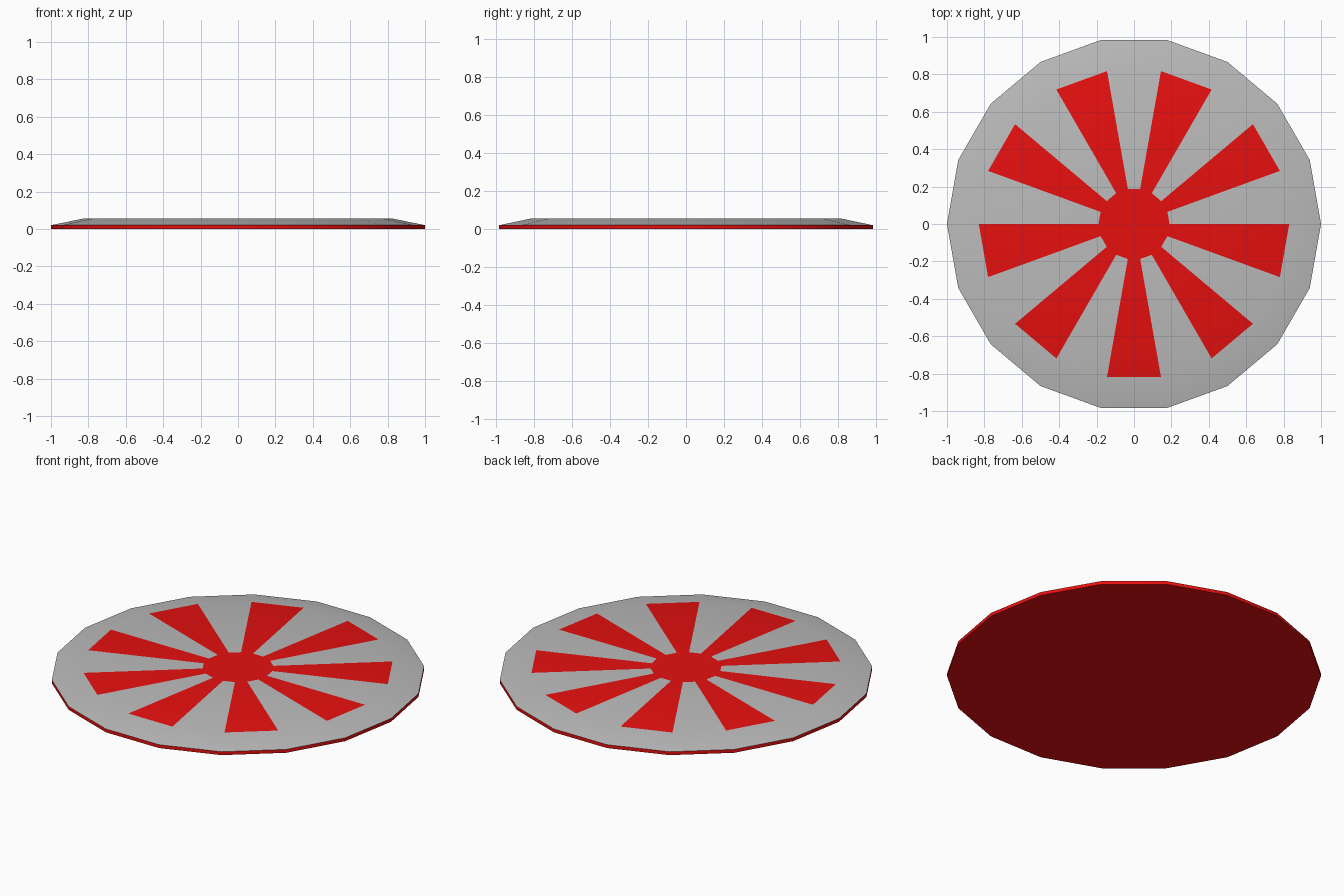
import bpy, bmesh
from math import cos, sin, pi

if "Cube" in bpy.data.objects:
    bpy.data.objects.remove(bpy.data.objects["Cube"])

SIDES = 18


def material(name, rgb):
    m = bpy.data.materials.new(name)
    m.diffuse_color = (*rgb, 1)
    m.use_nodes = True
    m.node_tree.nodes["Principled BSDF"].inputs["Base Color"].default_value = m.diffuse_color
    return m


bm = bmesh.new()


def ring(r, z):
    return [bm.verts.new((r * cos(2 * pi * i / SIDES), r * sin(2 * pi * i / SIDES), z))
            for i in range(SIDES)]


def band(lower, upper, colour):
    for i in range(SIDES):
        j = (i + 1) % SIDES
        f = bm.faces.new((lower[i], lower[j], upper[j], upper[i]))
        f.material_index = colour(i)


GREY, RED = 0, 1
bottom = ring(1, 0)
rim = ring(1, 0.02)
top = ring(0.83, 0.055)
hub = ring(0.19, 0.055)

# Red underside and rim
bm.faces.new(bottom[::-1]).material_index = RED
band(bottom, rim, lambda i: RED)
# Grey sloped border
band(rim, top, lambda i: GREY)
# Alternating grey and red spokes
band(top, hub, lambda i: RED if i % 2 else GREY)
# Red hub
bm.faces.new(hub).material_index = RED

mesh = bpy.data.meshes.new("round_shield_disc")
bm.to_mesh(mesh)
bm.free()
mesh.materials.append(material("grey", (0.5, 0.5, 0.5)))
mesh.materials.append(material("red", (0.8, 0.005, 0.005)))
disc = bpy.data.objects.new("patterned_disc", mesh)
bpy.context.collection.objects.link(disc)

bpy.context.view_layer.objects.active = disc
disc.select_set(True)
bpy.ops.object.shade_smooth_by_angle(angle=pi / 6)
